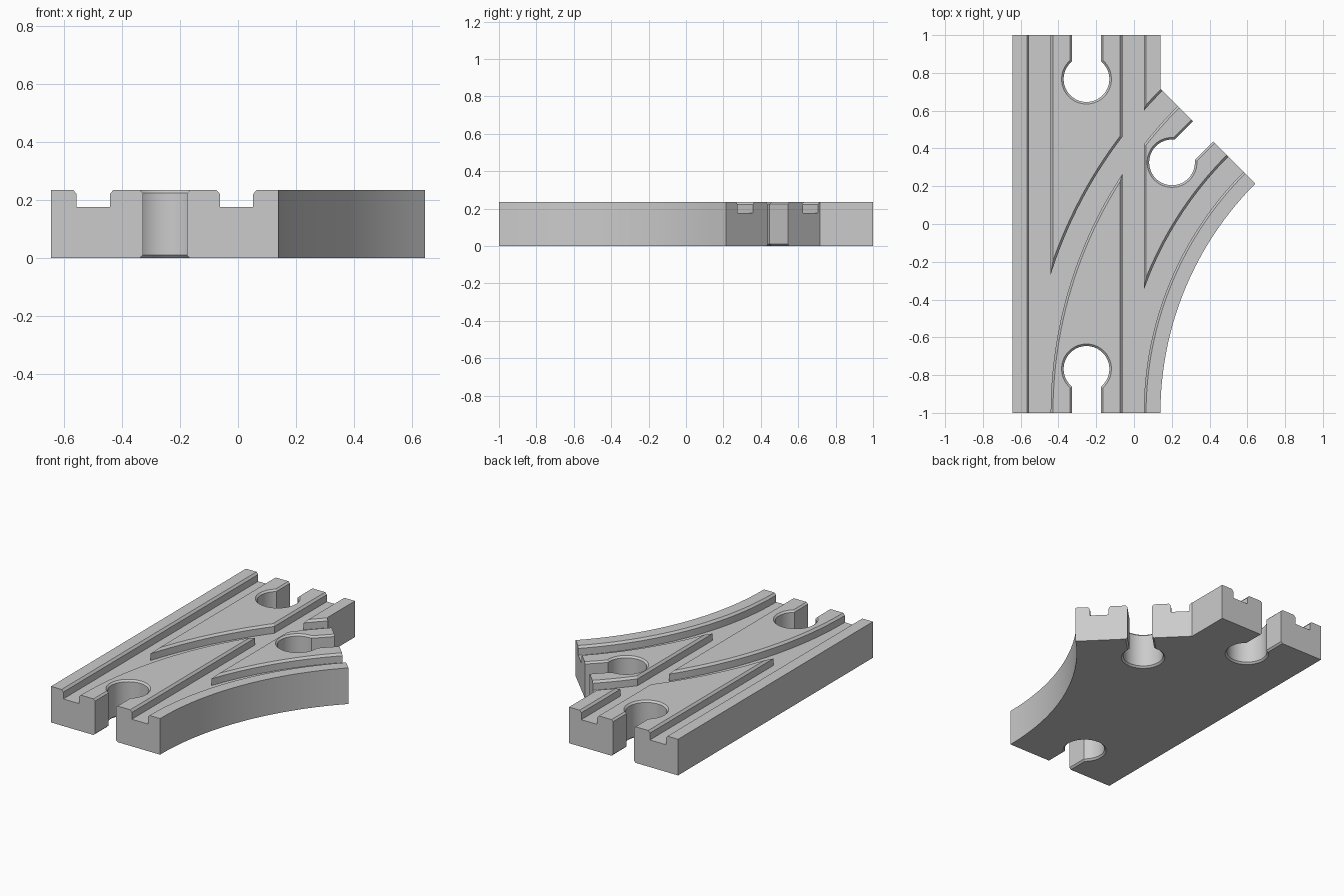
import bpy, bmesh
from math import sin, cos, pi, asin, radians
from mathutils import Vector, Matrix

old = bpy.data.objects.get("Cube")
if old:
    bpy.data.objects.remove(old, do_unlink=True)

HEIGHT, FLOOR, BEVEL = 0.2345, 0.176, 0.011
LEFT, RIGHT = -0.643, 0.14
MID = (LEFT + RIGHT) / 2
INNER_R = 1.717                     # inside radius of the branch
ARC_X = RIGHT + INNER_R             # branch arc centre, at y = -1
MID_R = ARC_X - MID
TURN = radians(45)
GAUGE = 0.2465                      # groove offset from the centreline

grey = bpy.data.materials.new("plain grey")
grey.use_nodes = True
colour = (0.6, 0.6, 0.6, 1)
grey.diffuse_color = colour
grey.node_tree.nodes["Principled BSDF"].inputs["Base Color"].default_value = colour


def loft(name, rings):
    """Closed solid through matching rings of points."""
    bm = bmesh.new()
    loops = [[bm.verts.new(p) for p in ring] for ring in rings]
    for a, b in zip(loops, loops[1:]):
        for i in range(len(a)):
            j = (i + 1) % len(a)
            bm.faces.new((a[i], a[j], b[j], b[i]))
    bm.faces.new(loops[0][::-1])
    bm.faces.new(loops[-1])
    bmesh.ops.recalc_face_normals(bm, faces=bm.faces)
    mesh = bpy.data.meshes.new(name)
    bm.to_mesh(mesh)
    bm.free()
    mesh.materials.append(grey)
    obj = bpy.data.objects.new(name, mesh)
    bpy.context.collection.objects.link(obj)
    return obj


def arc(radius, steps=32):
    return [Vector((ARC_X - radius * cos(TURN * i / steps),
                    -1 + radius * sin(TURN * i / steps), 0))
            for i in range(steps + 1)]


def groove(name, path):
    """Sweep the chamfered wheel groove section along a path."""
    w, t = 0.057, 0.069
    half = [(w, FLOOR), (w, HEIGHT - 0.014), (t, HEIGHT), (t, HEIGHT + 0.05)]
    section = half + [(-x, z) for x, z in reversed(half)]
    rings = []
    for i, p in enumerate(path):
        d = (path[min(i + 1, len(path) - 1)] - path[max(i - 1, 0)]).normalized()
        side = Vector((d.y, -d.x, 0))
        rings.append([p + side * x + Vector((0, 0, z)) for x, z in section])
    return loft(name, rings)


def keyhole(name, end, angle):
    """Round socket with a slot to the track end, chamfered top and bottom."""
    place = Matrix.Translation(end) @ Matrix.Rotation(angle, 4, "Z")
    levels = [(-0.02, BEVEL), (0, BEVEL), (BEVEL, 0),
              (HEIGHT - BEVEL, 0), (HEIGHT, BEVEL), (HEIGHT + 0.05, BEVEL)]
    rings = []
    for z, grow in levels:
        r, h = 0.121 + grow, 0.0755 + grow
        a = asin(h / r)
        ring = [(h, 0.1), (-h, 0.1)]
        for i in range(49):
            t = pi / 2 + a + (2 * pi - 2 * a) * i / 48
            ring.append((r * cos(t), -0.233 + r * sin(t)))
        rings.append([place @ Vector((x, y, z)) for x, y in ring])
    return loft(name, rings)


# Solid plank with its curved branch
branch_end = arc(INNER_R)[-1]
notch_y = branch_end.x + branch_end.y - RIGHT
outline = [Vector((LEFT, -1, 0))] + arc(INNER_R) + [
    Vector((RIGHT, notch_y, 0)), Vector((RIGHT, 1, 0)), Vector((LEFT, 1, 0))]
track = loft("track_body", [[p + Vector((0, 0, z)) for p in outline] for z in (0, HEIGHT)])

# Wheel grooves: straight pair and curved pair
cutters = []
for side in (-1, 1):
    x = MID + side * GAUGE
    cutters.append(groove("straight_groove", [Vector((x, y, 0)) for y in (-1.1, 1.1)]))
    path = arc(MID_R - side * GAUGE)
    lead = Vector((0, -0.1, 0))
    tail = Vector((sin(TURN), cos(TURN), 0)) * 0.1
    cutters.append(groove("curved_groove", [path[0] + lead] + path + [path[-1] + tail]))

# Connector sockets at the three ends
cutters.append(keyhole("back_socket", Vector((MID, 1, 0)), 0))
cutters.append(keyhole("front_socket", Vector((MID, -1, 0)), pi))
cutters.append(keyhole("branch_socket", arc(MID_R)[-1], -TURN))

bpy.ops.object.select_all(action="DESELECT")
bpy.context.view_layer.objects.active = track
track.select_set(True)
for cutter in cutters:
    cutter.hide_render = True
    mod = track.modifiers.new("cut", "BOOLEAN")
    mod.operation, mod.solver, mod.object = "DIFFERENCE", "EXACT", cutter
    bpy.ops.object.modifier_apply(modifier=mod.name)
    bpy.data.objects.remove(cutter, do_unlink=True)

bpy.ops.object.shade_smooth_by_angle(angle=radians(25))
